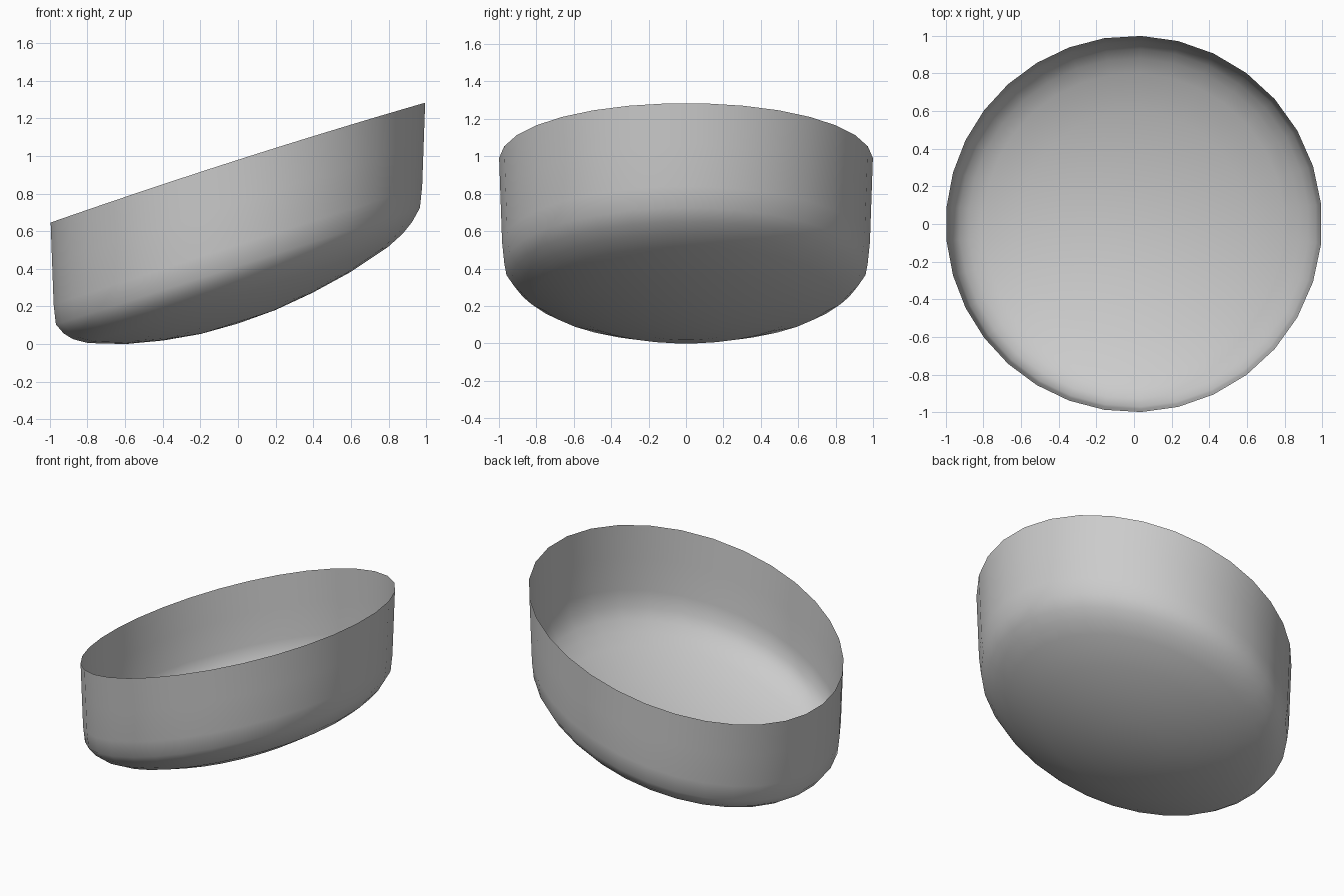
import bpy, bmesh
from math import sin, cos, pi

if "Cube" in bpy.data.objects:
    bpy.data.objects.remove(bpy.data.objects["Cube"])

SIDES = 32
# bowl profile before slanting: (radius, height), floor to rim
PROFILE = [(0.2, 0.113), (0.4, 0.142), (0.6, 0.187), (0.8, 0.256),
           (0.88, 0.302), (0.93, 0.348), (0.972, 0.41), (0.984, 0.52),
           (0.992, 0.74), (1.0, 0.96)]
SLOPE = 0.32


def slanted(r, h, a):
    # shear upward along +x, with a slight bulge of the rim
    x, y = r * cos(a), r * sin(a)
    bulge = 0.015 * (1 - x * x) * max(0, (h - 0.41) / 0.55)
    return (x, y, h + SLOPE * x + bulge)


# open, single-skinned slanted bowl
bm = bmesh.new()
angles = []
for i in range(SIDES):
    t = 2 * pi * (i + 0.5) / SIDES
    angles.append(t + 0.06 * sin(t))
rings = [[bm.verts.new(slanted(r, h, a)) for a in angles] for r, h in PROFILE]
centre = bm.verts.new((0, 0, 0.105))
for i in range(SIDES):
    j = (i + 1) % SIDES
    bm.faces.new((centre, rings[0][j], rings[0][i]))
    for lo, hi in zip(rings, rings[1:]):
        bm.faces.new((lo[i], lo[j], hi[j], hi[i]))
for f in bm.faces:
    f.smooth = True

# stand the lowest point on the ground
low = min(v.co.z for v in bm.verts)
bmesh.ops.translate(bm, verts=bm.verts, vec=(0, 0, -low))

mesh = bpy.data.meshes.new("slanted_bowl")
bm.to_mesh(mesh)
bm.free()
bpy.context.collection.objects.link(bpy.data.objects.new("slanted_bowl", mesh))
